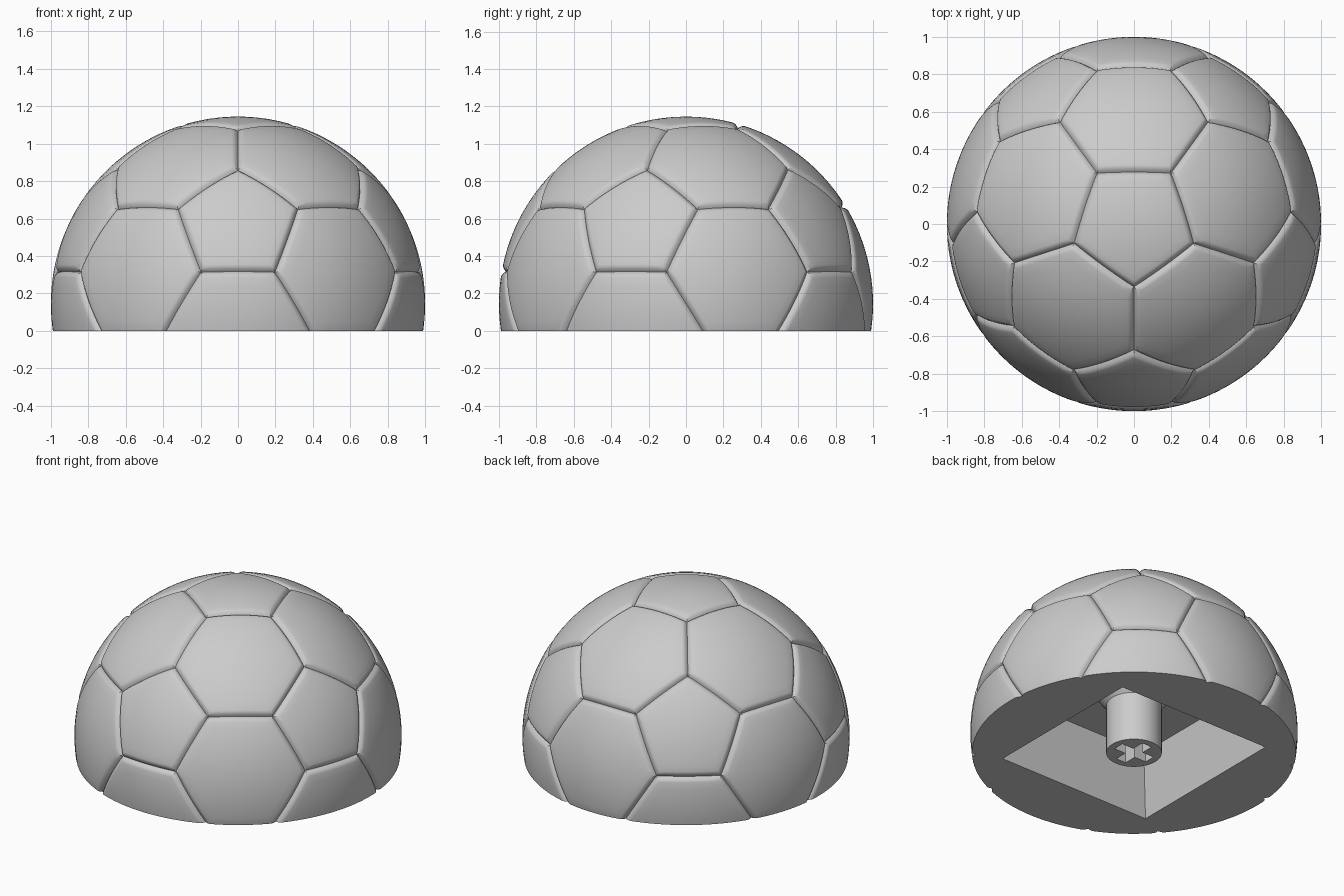
import bpy, bmesh, math
from itertools import combinations
from mathutils import Vector

if "Cube" in bpy.data.objects:
    bpy.data.objects.remove(bpy.data.objects["Cube"])

CENTRE_Z = 0.145          # height of the ball centre, ball radius is 1
GROOVE_W, GROOVE_D = 0.036, 0.022
EDGE_SEGS = 10

grey = bpy.data.materials.new("light_grey")
grey.diffuse_color = (0.6, 0.6, 0.6, 1)
grey.use_nodes = True
grey.node_tree.nodes["Principled BSDF"].inputs["Base Color"].default_value = grey.diffuse_color


def make_object(name, bm):
    bmesh.ops.recalc_face_normals(bm, faces=bm.faces)
    mesh = bpy.data.meshes.new(name)
    bm.to_mesh(mesh)
    bm.free()
    obj = bpy.data.objects.new(name, mesh)
    mesh.materials.append(grey)
    bpy.context.collection.objects.link(obj)
    return obj


def loft(bm, rings):
    """Closed solid through a list of rings with equal point counts."""
    vs = [[bm.verts.new(p) for p in ring] for ring in rings]
    n = len(vs[0])
    for a, b in zip(vs, vs[1:]):
        for i in range(n):
            bm.faces.new((a[i], a[(i + 1) % n], b[(i + 1) % n], b[i]))
    bm.faces.new(vs[0])
    bm.faces.new(vs[-1])


def cut(obj, cutter):
    mod = obj.modifiers.new("cut", 'BOOLEAN')
    mod.operation, mod.solver, mod.object = 'DIFFERENCE', 'EXACT', cutter
    bpy.context.view_layer.objects.active = obj
    bpy.ops.object.modifier_apply(modifier=mod.name)
    bpy.data.objects.remove(cutter)


def smooth(obj, angle):
    bpy.ops.object.select_all(action='DESELECT')
    obj.select_set(True)
    bpy.context.view_layer.objects.active = obj
    bpy.ops.object.shade_smooth_by_angle(angle=math.radians(angle))


# Pentagon and hexagon panel outlines: a truncated icosahedron, pentagon on top
def ring_point(deg, z):
    r, a = math.sqrt(1 - z * z), math.radians(deg)
    return Vector((r * math.cos(a), r * math.sin(a), z))


H = 1 / math.sqrt(5)
ico = [Vector((0, 0, 1)), Vector((0, 0, -1))]
ico += [ring_point(-90 + 72 * k, H) for k in range(5)]
ico += [ring_point(-54 + 72 * k, -H) for k in range(5)]
near = lambda a, b: 0.3 < a.dot(b) < 0.9
panels = [[(2 * v + n) / 3 for n in ico if near(v, n)] for v in ico]
for tri in combinations(ico, 3):
    if all(near(a, b) for a, b in combinations(tri, 2)):
        panels.append([(2 * a + b) / 3 for a in tri for b in tri if a is not b])


# Ball panels, pillowed down into a groove along every seam
def add_panel(bm, pts):
    c = sum(pts, Vector()) / len(pts)
    u = (pts[0] - c).normalized()
    w = c.normalized().cross(u)
    pts = sorted(pts, key=lambda p: math.atan2((p - c).dot(w), (p - c).dot(u)))
    scale = 1 / pts[0].length
    pts, c = [p * scale for p in pts], c * scale
    apothem = ((pts[0] + pts[1]) / 2 - c).length
    outline = [a.lerp(b, i / EDGE_SEGS) for a, b in zip(pts, pts[1:] + pts[:1])
               for i in range(EDGE_SEGS)]
    dists = [0, 0.005, 0.011, 0.018, 0.026, GROOVE_W]
    dists += [GROOVE_W + (apothem - GROOVE_W) * k / 7 for k in range(1, 7)]
    rings = []
    for d in dists:
        r = 1 - GROOVE_D * max(0, 1 - d / GROOVE_W) ** 2
        rings.append([bm.verts.new(c.lerp(p, 1 - d / apothem).normalized() * r)
                      for p in outline])
    n = len(outline)
    for a, b in zip(rings, rings[1:]):
        for i in range(n):
            bm.faces.new((a[i], a[(i + 1) % n], b[(i + 1) % n], b[i]))
    mid = bm.verts.new(c.normalized())
    for i in range(n):
        bm.faces.new((rings[-1][i], rings[-1][(i + 1) % n], mid))


bm = bmesh.new()
for pts in panels:
    add_panel(bm, pts)
bmesh.ops.remove_doubles(bm, verts=bm.verts, dist=0.0005)
bmesh.ops.translate(bm, verts=bm.verts, vec=(0, 0, CENTRE_Z))

# Flat underside
bmesh.ops.bisect_plane(bm, geom=bm.verts[:] + bm.edges[:] + bm.faces[:],
                       plane_co=(0, 0, 0), plane_no=(0, 0, 1), clear_inner=True)
bmesh.ops.holes_fill(bm, edges=[e for e in bm.edges if e.is_boundary], sides=0)
dome = make_object("ball_dome", bm)


# Tapered square cavity under the dome
def square(s, z):
    return [(-s, -s, z), (s, -s, z), (s, s, z), (-s, s, z)]


bm = bmesh.new()
loft(bm, [square(0.581, -0.05), square(0.57, 0), square(0.49, 0.40)])
cut(dome, make_object("cavity_cutter", bm))
smooth(dome, 35)


# Round stem with a flared root
def circle(r, z, n=48):
    return [(r * math.cos(math.tau * i / n), r * math.sin(math.tau * i / n), z)
            for i in range(n)]


bm = bmesh.new()
loft(bm, [circle(0.17, 0), circle(0.17, 0.33), circle(0.215, 0.385), circle(0.215, 0.41)])
stem = make_object("stem", bm)

# Cross-shaped socket in the stem
A, B = 0.124, 0.037
quarter = [(A, -B), (A, B), (B, B)]
cross = []
for k in range(4):
    ca, sa = (1, 0, -1, 0)[k], (0, 1, 0, -1)[k]
    cross += [(x * ca - y * sa, x * sa + y * ca) for x, y in quarter]
bm = bmesh.new()
loft(bm, [[(x, y, z) for x, y in cross] for z in (-0.05, 0.24)])
cut(stem, make_object("socket_cutter", bm))
smooth(stem, 30)
